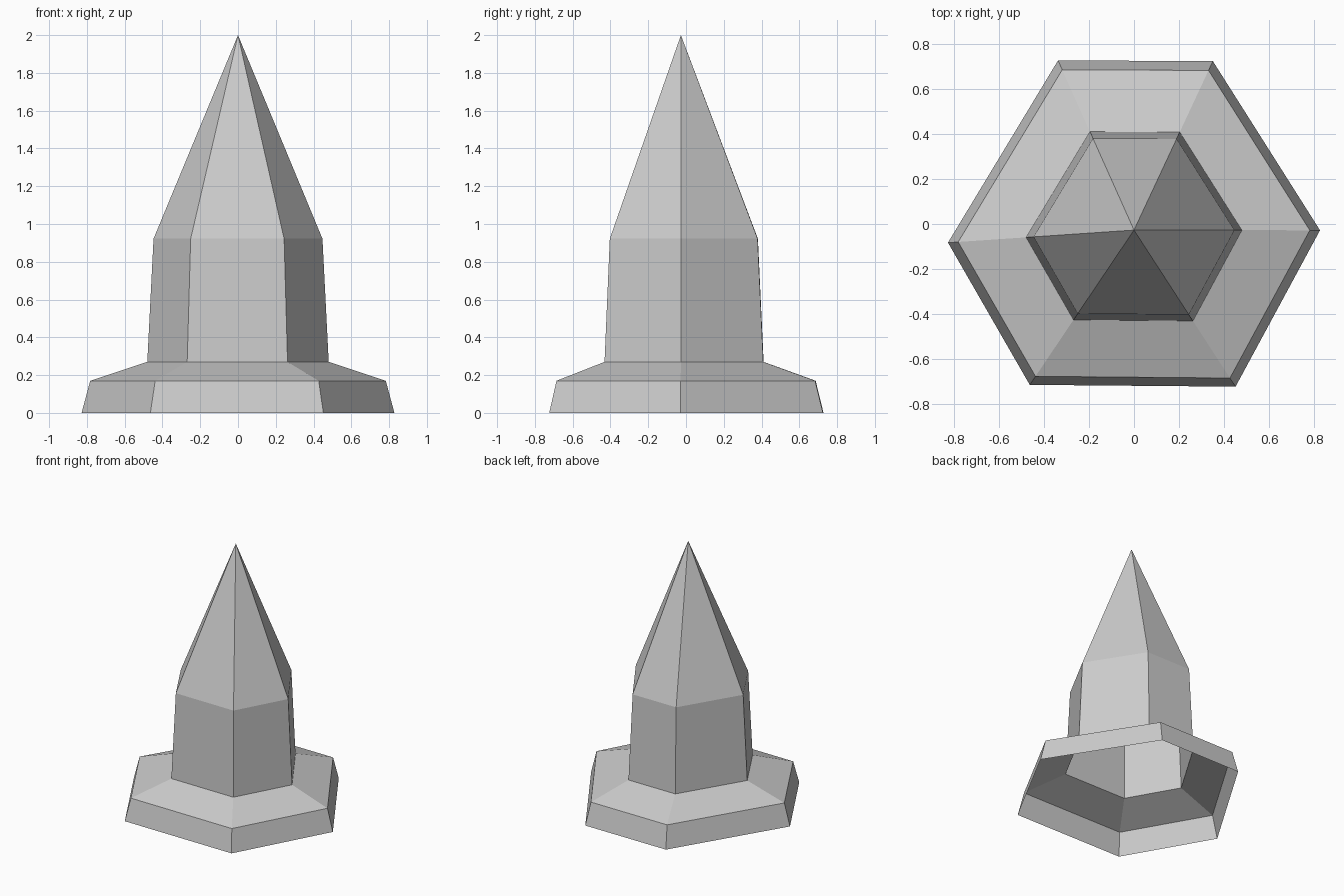
import bpy, bmesh

if "Cube" in bpy.data.objects:
    bpy.data.objects.remove(bpy.data.objects["Cube"])

# Slightly irregular six-sided base outline and the axis it tapers towards
OUTLINE = [(0.828, -0.028), (0.351, 0.725), (-0.338, 0.728),
           (-0.828, -0.083), (-0.464, -0.716), (0.452, -0.724)]
CX, CY = 0.0, -0.027


def taper_shell(name, levels, apex=None):
    """Open hexagonal shell through (scale, height) levels, optionally pointed."""
    bm = bmesh.new()
    rings = [[bm.verts.new((CX + (x - CX) * s, CY + (y - CY) * s, z))
              for x, y in OUTLINE] for s, z in levels]
    n = len(OUTLINE)
    for low, high in zip(rings, rings[1:]):
        for i in range(n):
            j = (i + 1) % n
            bm.faces.new((low[i], low[j], high[j], high[i]))
    if apex is not None:
        tip = bm.verts.new((CX, CY, apex))
        top = rings[-1]
        for i in range(n):
            bm.faces.new((top[i], top[(i + 1) % n], tip))
    mesh = bpy.data.meshes.new(name)
    bm.to_mesh(mesh)
    bm.free()
    obj = bpy.data.objects.new(name, mesh)
    bpy.context.collection.objects.link(obj)
    return obj


# Flared base skirt with sloping shoulder, open underneath
taper_shell("base_skirt", [(1.0, 0.0), (0.945, 0.17), (0.58, 0.27)])

# Hollow column with pointed spire
taper_shell("column_and_spire", [(0.58, 0.27), (0.54, 0.922)], apex=2.0)
